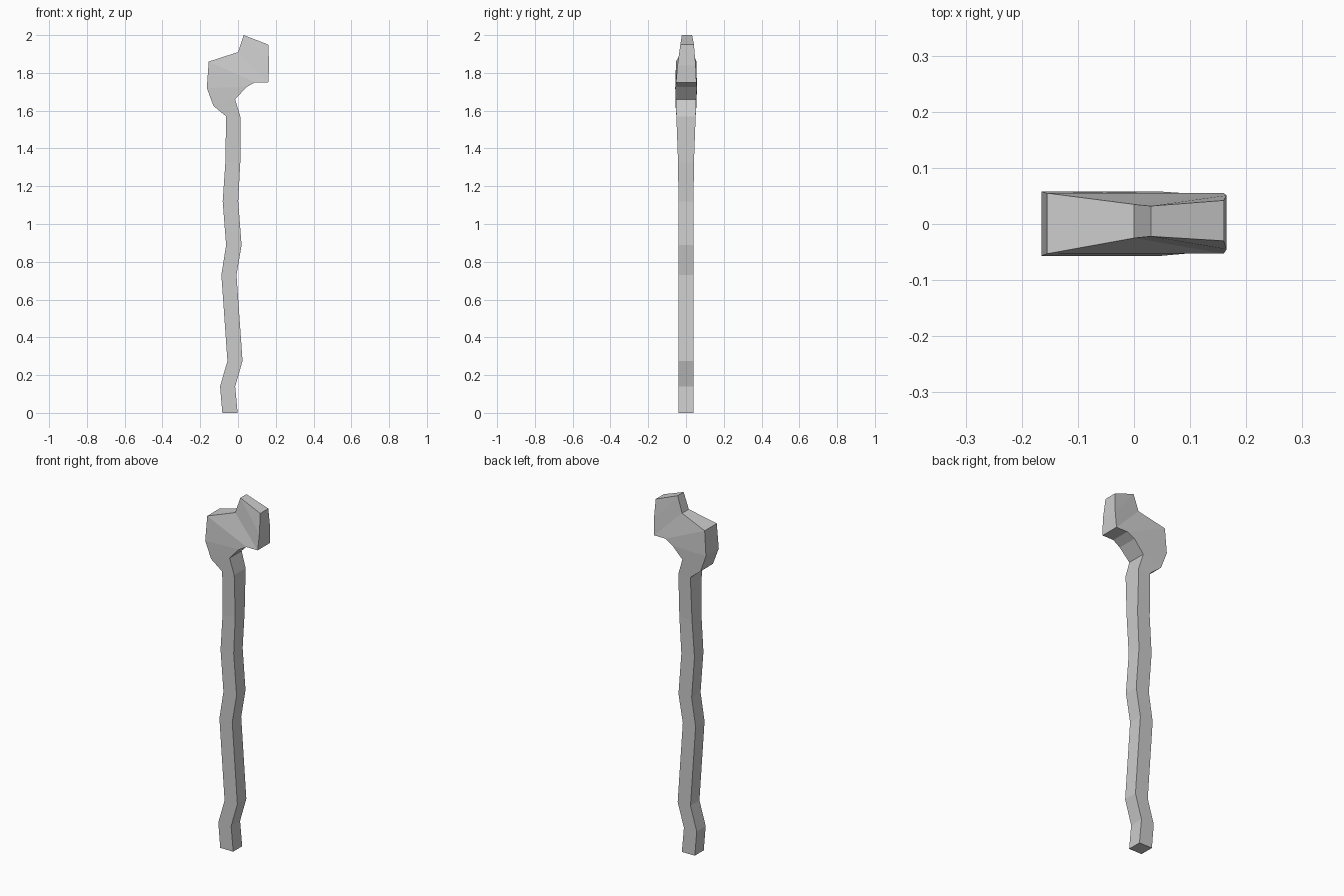
import bpy, bmesh

if "Cube" in bpy.data.objects:
    bpy.data.objects.remove(bpy.data.objects["Cube"])

# Shaft sections: left x, right x, height, half depth
shaft = [
    (-.083, -.002, 0, .04), (-.095, -.015, .14, .04), (-.056, .024, .275, .04),
    (-.088, -.008, .73, .04), (-.063, .019, .888, .04), (-.081, .001, 1.12, .04),
    (-.067, .012, 1.325, .042), (-.063, .012, 1.57, .051),
]
# Head sections: left (x, z, front y, back y), right (x, z, front y, back y)
head = [
    ((-.130, 1.625, -.055, .055), (-.015, 1.66, -.054, .054)),
    ((-.165, 1.72, -.057, .058), (.045, 1.725, -.057, .058)),
    ((-.155, 1.86, -.053, .055), (.090, 1.75, -.053, .055)),
    ((.000, 1.91, -.025, .035), (.160, 1.75, -.053, .055)),
    ((.030, 2.00, -.022, .032), (.165, 1.84, -.045, .051)),
    ((.095, 1.975, -.026, .037), (.160, 1.95, -.030, .042)),
]
sections = [((l, z, -d, d), (r, z, -d, d)) for l, r, z, d in shaft] + head


def ring(bm, left, right):
    """Four-cornered section across the stick."""
    (lx, lz, lf, lb), (rx, rz, rf, rb) = left, right
    return [bm.verts.new(c) for c in
            ((lx, lf, lz), (rx, rf, rz), (rx, rb, rz), (lx, lb, lz))]


# Crooked stick with a knotted head, bridged section by section
bm = bmesh.new()
rings = [ring(bm, *s) for s in sections]
for a, b in zip(rings, rings[1:]):
    for i in range(4):
        j = (i + 1) % 4
        bm.faces.new((a[i], a[j], b[j], b[i]))
bm.faces.new(rings[0][::-1])
bm.faces.new(rings[-1])
bmesh.ops.recalc_face_normals(bm, faces=bm.faces)

mesh = bpy.data.meshes.new("wooden_staff")
bm.to_mesh(mesh)
bm.free()
staff = bpy.data.objects.new("wooden_staff", mesh)
bpy.context.collection.objects.link(staff)
